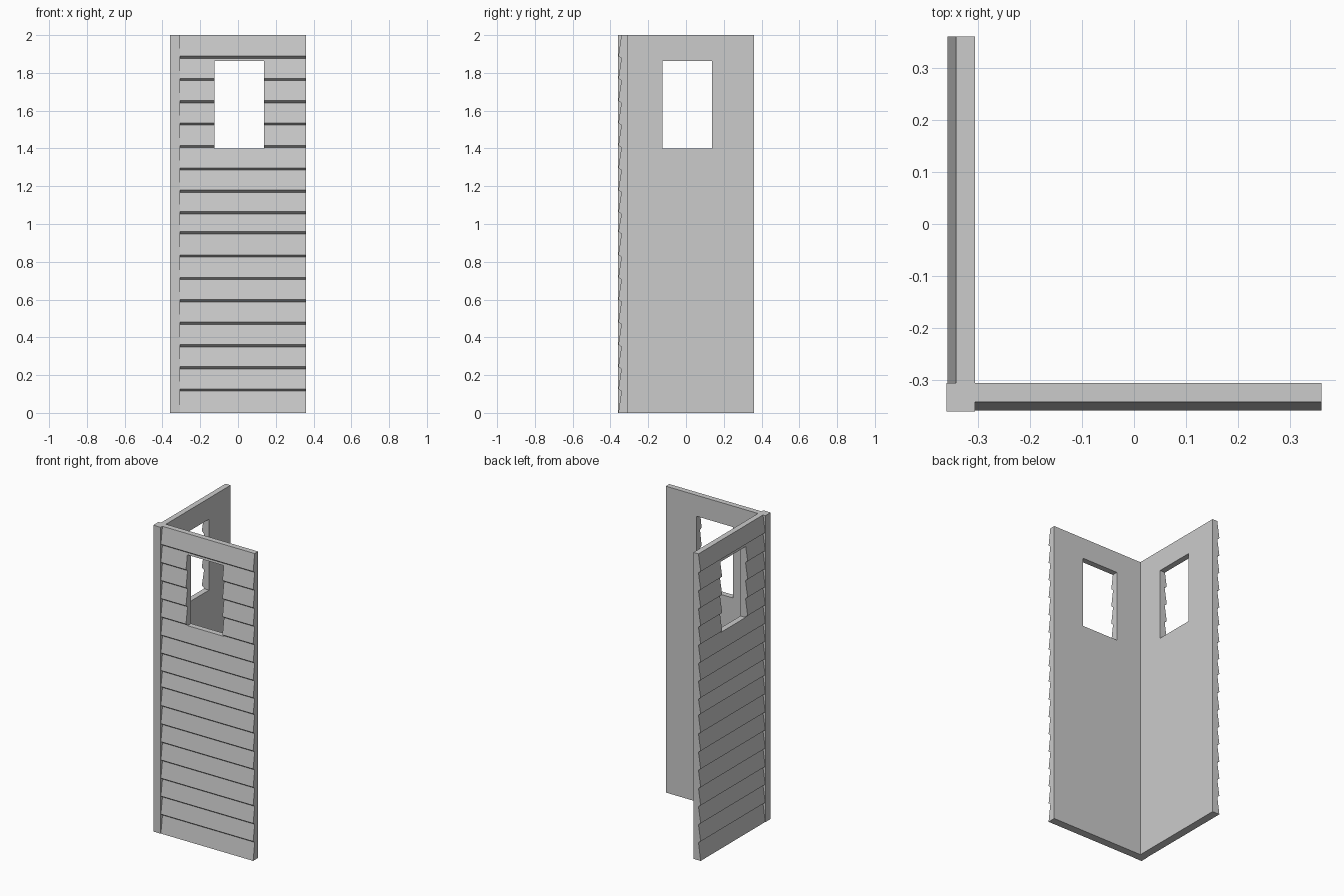
import bpy, bmesh

if "Cube" in bpy.data.objects:
    bpy.data.objects.remove(bpy.data.objects["Cube"])

OUT, TOP_IN, INNER, END = -0.358, -0.342, -0.306, 0.36
HEIGHT, LIP = 2.0, 0.012
JOINTS = [0.115, 0.233, 0.35, 0.469, 0.588, 0.706, 0.825, 0.948,
          1.053, 1.168, 1.285, 1.404, 1.523, 1.641, 1.759, 1.877]


def finish(name, bm):
    bmesh.ops.recalc_face_normals(bm, faces=bm.faces)
    mesh = bpy.data.meshes.new(name)
    bm.to_mesh(mesh)
    bm.free()
    obj = bpy.data.objects.new(name, mesh)
    bpy.context.collection.objects.link(obj)
    return obj


def box(name, lo, hi):
    bm = bmesh.new()
    bmesh.ops.create_cube(bm, size=1)
    for v in bm.verts:
        v.co = [(a + b) / 2 + c * (b - a) for a, b, c in zip(lo, hi, v.co)]
    return finish(name, bm)


def swap(p, mirrored):
    # Reflect across the corner diagonal for the second wall
    return (p[1], p[0], p[2]) if mirrored else p


def wall(name, mirrored):
    # Saw-tooth clapboard section, extruded along the wall
    profile = [(INNER, 0), (OUT, 0)]
    for z in JOINTS:
        profile += [(TOP_IN, z), (OUT, z + LIP)]
    profile += [(TOP_IN, HEIGHT), (INNER, HEIGHT)]
    bm = bmesh.new()
    face = bm.faces.new([bm.verts.new(swap((INNER, d, z), mirrored)) for d, z in profile])
    ext = bmesh.ops.extrude_face_region(bm, geom=[face], use_keep_orig=True)
    verts = [g for g in ext["geom"] if isinstance(g, bmesh.types.BMVert)]
    bmesh.ops.translate(bm, verts=verts, vec=swap((END - INNER, 0, 0), mirrored))
    obj = finish(name, bm)

    # Window opening
    cutter = box(name + "_window_cutter", swap((-0.125, -0.5, 1.40), mirrored),
                 swap((0.138, -0.2, 1.863), mirrored))
    cutter.hide_render = True
    mod = obj.modifiers.new("window", "BOOLEAN")
    mod.operation = "DIFFERENCE"
    mod.solver = "EXACT"
    mod.object = cutter
    bpy.context.view_layer.objects.active = obj
    bpy.ops.object.modifier_apply(modifier=mod.name)
    bpy.data.objects.remove(cutter)


wall("front_wall", False)
wall("left_wall", True)

# Corner post
box("corner_post", (-0.36, -0.36, 0), (INNER, INNER, HEIGHT))
